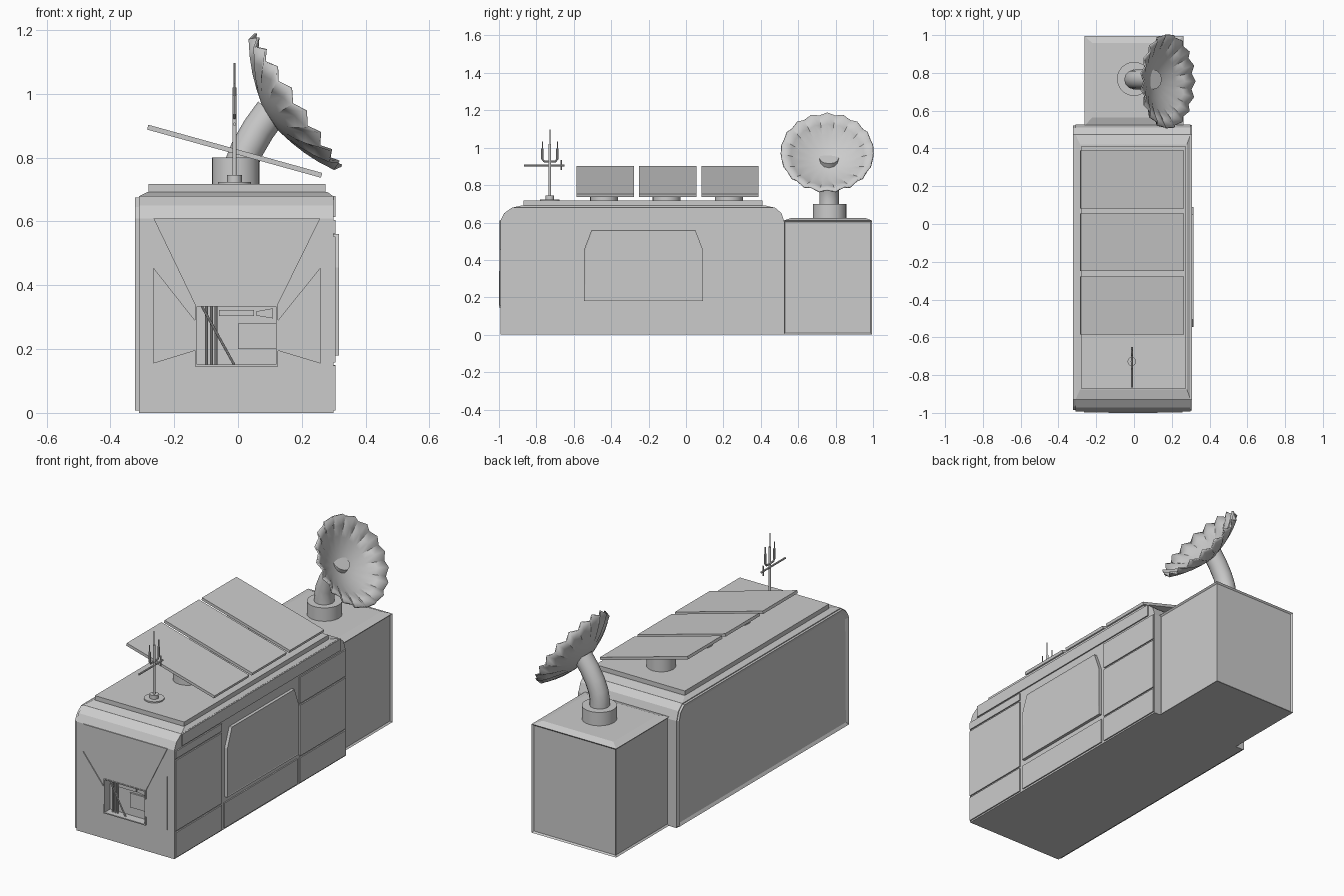
import bpy, bmesh, math
from mathutils import Vector, Matrix

if "Cube" in bpy.data.objects:
    bpy.data.objects.remove(bpy.data.objects["Cube"])


def finish(name, bm, smooth=None):
    bmesh.ops.recalc_face_normals(bm, faces=bm.faces)
    me = bpy.data.meshes.new(name)
    bm.to_mesh(me)
    bm.free()
    ob = bpy.data.objects.new(name, me)
    bpy.context.collection.objects.link(ob)
    if smooth:
        bpy.context.view_layer.objects.active = ob
        ob.select_set(True)
        bpy.ops.object.shade_smooth_by_angle(angle=math.radians(smooth))
        ob.select_set(False)
    return ob


def loft(name, rings, inset=(), rim=0.012, depth=0.008):
    """Join rings of points, cap the ends, recess faces pointing along the inset directions."""
    bm = bmesh.new()
    vs = [[bm.verts.new(p) for p in r] for r in rings]
    n = len(rings[0])
    for a, b in zip(vs, vs[1:]):
        for i in range(n):
            bm.faces.new((a[i], a[(i + 1) % n], b[(i + 1) % n], b[i]))
    bm.faces.new(vs[0])
    bm.faces.new(vs[-1])
    bmesh.ops.recalc_face_normals(bm, faces=bm.faces)
    faces = [f for f in bm.faces if any(f.normal.dot(Vector(d)) > 0.99 for d in inset)]
    if faces:
        bmesh.ops.inset_individual(bm, faces=faces, thickness=rim, depth=-depth)
    return finish(name, bm)


def prism(name, pts, axis, a, b, **kw):
    put = {'x': lambda p, t: (t, p[0], p[1]), 'y': lambda p, t: (p[0], t, p[1])}[axis]
    return loft(name, [[put(p, t) for p in pts] for t in (a, b)], **kw)


def rect(x0, x1, y0, y1, z):
    return [(x0, y0, z), (x1, y0, z), (x1, y1, z), (x0, y1, z)]


def box(name, x0, x1, y0, y1, z0, z1):
    return loft(name, [rect(x0, x1, y0, y1, z0), rect(x0, x1, y0, y1, z1)])


def tube(name, p, q, r, r2=None, seg=24):
    p, q = Vector(p), Vector(q)
    bm = bmesh.new()
    m = Matrix.Translation((p + q) / 2) @ (q - p).to_track_quat('Z', 'Y').to_matrix().to_4x4()
    bmesh.ops.create_cone(bm, cap_ends=True, segments=seg, radius1=r, radius2=r if r2 is None else r2,
                          depth=(q - p).length, matrix=m)
    return finish(name, bm, 40)


# Main hull with rounded front and rear shoulders
hull_profile = [(-0.992, 0), (-0.992, 0.61), (-0.972, 0.65), (-0.93, 0.68),
                (0.475, 0.68), (0.51, 0.65), (0.527, 0.60), (0.527, 0)]
hull = prism("hull", hull_profile, 'x', -0.31, 0.299)

# Front opening cut into the hull
cutter = box("opening_cutter", -0.129, 0.119, -1.1, -0.95, 0.151, 0.334)
mod = hull.modifiers.new("opening", 'BOOLEAN')
mod.object = cutter
mod.solver = 'EXACT'
bpy.context.view_layer.objects.active = hull
bpy.ops.object.modifier_apply(modifier="opening")
bpy.data.objects.remove(cutter)

# Left wall with raised rim, following the hull outline
left_profile = [(-0.985, 0.008), (-0.985, 0.61), (-0.967, 0.645), (-0.93, 0.675),
                (0.475, 0.675), (0.507, 0.645), (0.522, 0.60), (0.522, 0.008)]
prism("left_wall", left_profile, 'x', -0.323, -0.309, inset=[(-1, 0, 0)], rim=0.022, depth=0.009)

# Roof: hipped base and flat plate
loft("roof_base", [rect(-0.31, 0.299, -0.93, 0.475, 0.679), rect(-0.285, 0.28, -0.875, 0.42, 0.692)])
box("roof_plate", -0.28, 0.275, -0.87, 0.41, 0.69, 0.717)

# Right side cladding in three columns with grooves between
columns = [("front", -0.988, -0.58, [(0.008, 0.148), (0.158, 0.553), (0.563, 0.605)]),
           ("middle", -0.555, 0.093, [(0.01, 0.15)]),
           ("rear", 0.115, 0.523, [(0.008, 0.148), (0.158, 0.443), (0.453, 0.60)])]
for name, y0, y1, bands in columns:
    for i, (z0, z1) in enumerate(bands):
        box(f"{name}_side_panel_{i}", 0.297, 0.306, y0, y1, z0, z1)
box("upper_side_strip", 0.297, 0.306, -0.93, 0.475, 0.614, 0.679)

# Right side hatch with sloped top corners
hatch = [(-0.545, 0.18), (-0.545, 0.455), (-0.505, 0.56), (0.05, 0.56), (0.09, 0.455), (0.09, 0.18)]
prism("side_hatch", hatch, 'x', 0.297, 0.316, inset=[(1, 0, 0)], rim=0.008, depth=0.002)

# Front raised trim around the opening
trims = {"top": [(-0.265, 0.61), (0.258, 0.61), (0.125, 0.34), (-0.135, 0.34)],
         "left": [(-0.265, 0.455), (-0.135, 0.29), (-0.135, 0.195), (-0.265, 0.155)],
         "right": [(0.258, 0.455), (0.125, 0.29), (0.125, 0.195), (0.258, 0.155)]}
for name, pts in trims.items():
    prism(f"front_trim_{name}", pts, 'y', -0.997, -0.98)
for name, x0, x1, z0, z1 in [("left", -0.135, -0.129, 0.145, 0.34), ("right", 0.119, 0.125, 0.145, 0.34),
                             ("top", -0.129, 0.119, 0.334, 0.34), ("bottom", -0.129, 0.119, 0.145, 0.151)]:
    box(f"opening_frame_{name}", x0, x1, -1.0, -0.97, z0, z1)

# Equipment inside the front opening
for i, x in enumerate((-0.099, -0.083, -0.069)):
    tube(f"front_pipe_{i}", (x, -0.968, 0.151), (x, -0.968, 0.334), 0.005, seg=8)
tube("front_diagonal_rod", (-0.113, -0.98, 0.334), (-0.012, -0.98, 0.151), 0.004, seg=8)
box("front_upper_bar", -0.06, 0.05, -0.975, -0.949, 0.303, 0.322)
prism("front_nozzle", [(0.056, 0.305), (0.056, 0.318), (0.11, 0.328), (0.11, 0.296)], 'y', -0.975, -0.949)
box("front_lower_block", 0.0, 0.119, -0.96, -0.949, 0.2, 0.28)

# Rear module with recessed sides and bevelled top
r = (-0.262, 0.262, 0.52, 0.995)
loft("rear_module", [rect(*r, 0), rect(*r, 0.61), rect(-0.22, 0.22, 0.565, 0.957, 0.625)],
     inset=[(1, 0, 0), (-1, 0, 0), (0, 1, 0)], rim=0.012, depth=0.008)

# Tilted solar panels on round posts
for i, (y0, y1) in enumerate([(-0.585, -0.278), (-0.25, 0.055), (0.083, 0.388)]):
    slab = [(-0.285, 0.888), (-0.281, 0.903), (0.264, 0.752), (0.26, 0.737)]
    prism(f"solar_panel_{i}", slab, 'y', y0, y1)
    y = (y0 + y1) / 2 - 0.006
    tube(f"solar_post_{i}", (-0.007, y, 0.715), (-0.007, y, 0.80), 0.075)

# Dish base and bent arm
tube("dish_base", (0, 0.768, 0.615), (0, 0.768, 0.70), 0.09)
cu = bpy.data.curves.new("dish_arm", 'CURVE')
cu.dimensions = '3D'
cu.bevel_depth = 0.052
cu.bevel_resolution = 4
cu.use_fill_caps = True
path = [(0, 0.69), (0, 0.73), (0.008, 0.775), (0.03, 0.83), (0.065, 0.89), (0.105, 0.945)]
sp = cu.splines.new('POLY')
sp.points.add(len(path) - 1)
for pt, (x, z) in zip(sp.points, path):
    pt.co = (x, 0.765, z, 1)
sp.use_smooth = True
bpy.context.collection.objects.link(bpy.data.objects.new("dish_arm", cu))

# Dish: rippled bowl facing right and up
N = 36
bm = bmesh.new()
tilt = Matrix.Translation((0.18, 0.755, 0.975)) @ Vector((0.838, 0, 0.547)).to_track_quat('Z', 'Y').to_matrix().to_4x4()
centre = bm.verts.new(tilt @ Vector((0, 0, -0.095)))
prev = None
for t in (0.2, 0.4, 0.6, 0.8, 1.0):
    ripple = 0.012 * max(0, (t - 0.4) / 0.6)
    ring = []
    for k in range(N):
        a = 2 * math.pi * k / N
        z = 0.095 * (t ** 1.8 - 1) + ripple * (1 if k % 2 else -1)
        ring.append(bm.verts.new(tilt @ Vector((0.247 * t * math.cos(a), 0.247 * t * math.sin(a), z))))
    for k in range(N):
        j = (k + 1) % N
        bm.faces.new((prev[k], prev[j], ring[j], ring[k]) if prev else (centre, ring[j], ring[k]))
    prev = ring
dish = finish("dish", bm, 40)
sol = dish.modifiers.new("thickness", 'SOLIDIFY')
sol.thickness = 0.008
sol.offset = 0

# Antenna: foot, mast, crossbar and forked side rods
ax, ay = -0.011, -0.728
tube("antenna_foot", (ax, ay, 0.715), (ax, ay, 0.724), 0.052)
tube("antenna_hub", (ax, ay, 0.72), (ax, ay, 0.745), 0.023)
tube("antenna_mast", (ax, ay, 0.74), (ax, ay, 1.02), 0.007, seg=12)
tube("antenna_tip", (ax, ay, 1.02), (ax, ay, 1.097), 0.003, seg=8)
tube("antenna_crossbar", (ax, -0.865, 0.905), (ax, -0.65, 0.905), 0.005, seg=8)
tube("crossbar_end", (ax, -0.668, 0.88), (ax, -0.668, 0.935), 0.004, seg=8)
for side in (-1, 1):
    y = ay + side * 0.04
    tube("fork_brace", (ax, ay, 0.925), (ax, y - side * 0.008, 0.927), 0.005, seg=8)
    tube("fork_bend", (ax, y - side * 0.01, 0.926), (ax, y, 0.94), 0.005, seg=8)
    tube("fork_rod", (ax, y, 0.937), (ax, y, 0.995), 0.006, seg=8)
    tube("fork_tip", (ax, y, 0.995), (ax, y, 1.033), 0.003, seg=8)
